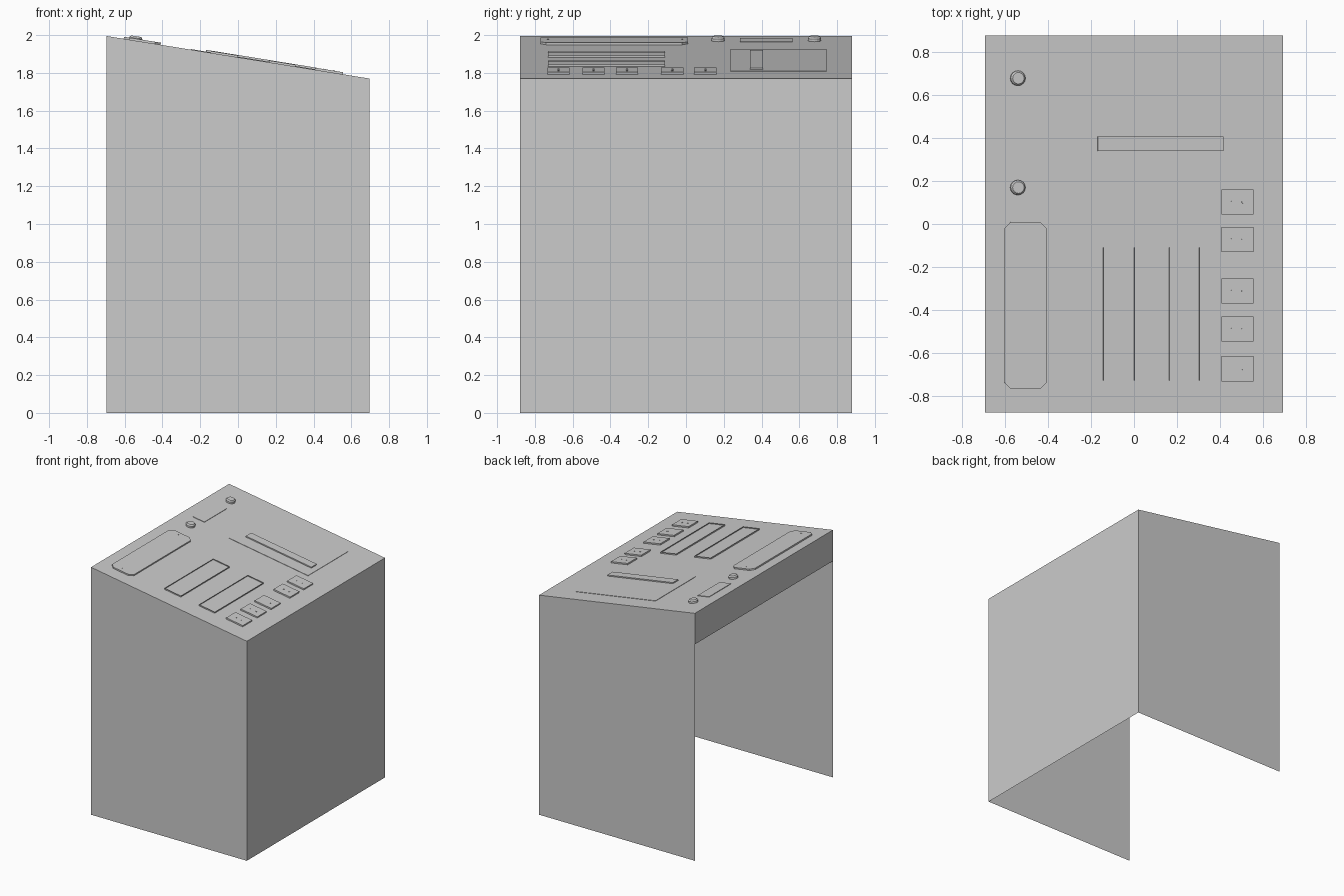
import bpy, bmesh, math
from mathutils import Matrix

if "Cube" in bpy.data.objects:
    bpy.data.objects.remove(bpy.data.objects["Cube"])

HX, HY = 0.695, 0.88
Z_HIGH, Z_LOW = 1.995, 1.77
TILT = math.atan((Z_HIGH - Z_LOW) / (2 * HX))
# frame of the sloping top: local z = 0 lies on the panel
TOP = Matrix.Translation((0, 0, (Z_HIGH + Z_LOW) / 2)) @ Matrix.Rotation(TILT, 4, 'Y')


def finish(bm, name, on_top=True):
    if on_top:
        bm.transform(TOP)
    me = bpy.data.meshes.new(name)
    bm.to_mesh(me)
    bm.free()
    ob = bpy.data.objects.new(name, me)
    bpy.context.collection.objects.link(ob)
    return ob


def slab(name, x0, x1, y0, y1, h, chamfer=0, inset=0, depth=0):
    """Raised plate on the top panel, optionally chamfered or recessed."""
    bm = bmesh.new()
    x0, x1 = x0 / math.cos(TILT), x1 / math.cos(TILT)
    c = chamfer
    if c:
        pts = [(x0 + c, y0), (x1 - c, y0), (x1, y0 + c), (x1, y1 - c),
               (x1 - c, y1), (x0 + c, y1), (x0, y1 - c), (x0, y0 + c)]
    else:
        pts = [(x0, y0), (x1, y0), (x1, y1), (x0, y1)]
    low = [bm.verts.new((x, y, 0)) for x, y in pts]
    high = [bm.verts.new((x, y, h)) for x, y in pts]
    n = len(pts)
    for i in range(n):
        j = (i + 1) % n
        bm.faces.new((low[i], low[j], high[j], high[i]))
    cap = bm.faces.new(high)
    if inset:
        bmesh.ops.inset_region(bm, faces=[cap], thickness=inset)
        bmesh.ops.translate(bm, verts=cap.verts, vec=(0, 0, -depth))
    bm.normal_update()
    return finish(bm, name)


def peg(name, x, y, z, r1, r2, h, sides):
    bm = bmesh.new()
    m = Matrix.Translation((x / math.cos(TILT), y, z + h / 2))
    bmesh.ops.create_cone(bm, cap_ends=True, segments=sides, radius1=r1,
                          radius2=r2, depth=h, matrix=m)
    return finish(bm, name)


# open cabinet shell: two sides, right face, sloping top, short rear lip
bm = bmesh.new()
profile = [(-HX, Z_HIGH - 0.25), (-HX, Z_HIGH), (HX, Z_LOW), (HX, 0), (-HX, 0)]
fr = [bm.verts.new((x, -HY, z)) for x, z in profile]
bk = [bm.verts.new((x, HY, z)) for x, z in profile]
for i in range(3):
    bm.faces.new((fr[i], fr[i + 1], bk[i + 1], bk[i]))
bm.faces.new(fr[::-1])
bm.faces.new(bk)
bmesh.ops.recalc_face_normals(bm, faces=bm.faces)
finish(bm, "cabinet_shell", False)

# long chamfered plate with two screws
slab("long_plate", -0.605, -0.41, -0.77, 0.01, 0.011, chamfer=0.03)
for y in (-0.73, -0.02):
    peg("plate_screw", -0.52, y, 0.011, 0.005, 0.005, 0.002, 8)

# knobs with a small display between them
for y in (0.17, 0.68):
    peg("knob_base", -0.543, y, 0, 0.035, 0.035, 0.014, 16)
    peg("knob_cap", -0.543, y, 0.014, 0.035, 0.027, 0.01, 16)
slab("small_display", -0.602, -0.5, 0.285, 0.565, 0.004)

# two recessed trays
for x0, x1 in ((-0.145, 0.0), (0.163, 0.303)):
    slab("framed_tray", x0, x1, -0.73, -0.11, 0.01, inset=0.015, depth=0.007)

# wide flush panel with a raised bar
slab("wide_panel", -0.25, 0.46, 0.235, 0.745, 0.003)
slab("raised_bar", -0.17, 0.415, 0.34, 0.408, 0.012)

# row of square buttons, each with two small dots
for y in (0.1025, -0.0725, -0.3125, -0.49, -0.675):
    slab("button", 0.407, 0.555, y - 0.059, y + 0.059, 0.011)
    for dx in (-0.025, 0.025):
        peg("button_dot", 0.481 + dx, y, 0.011, 0.006, 0.006, 0.002, 8)
